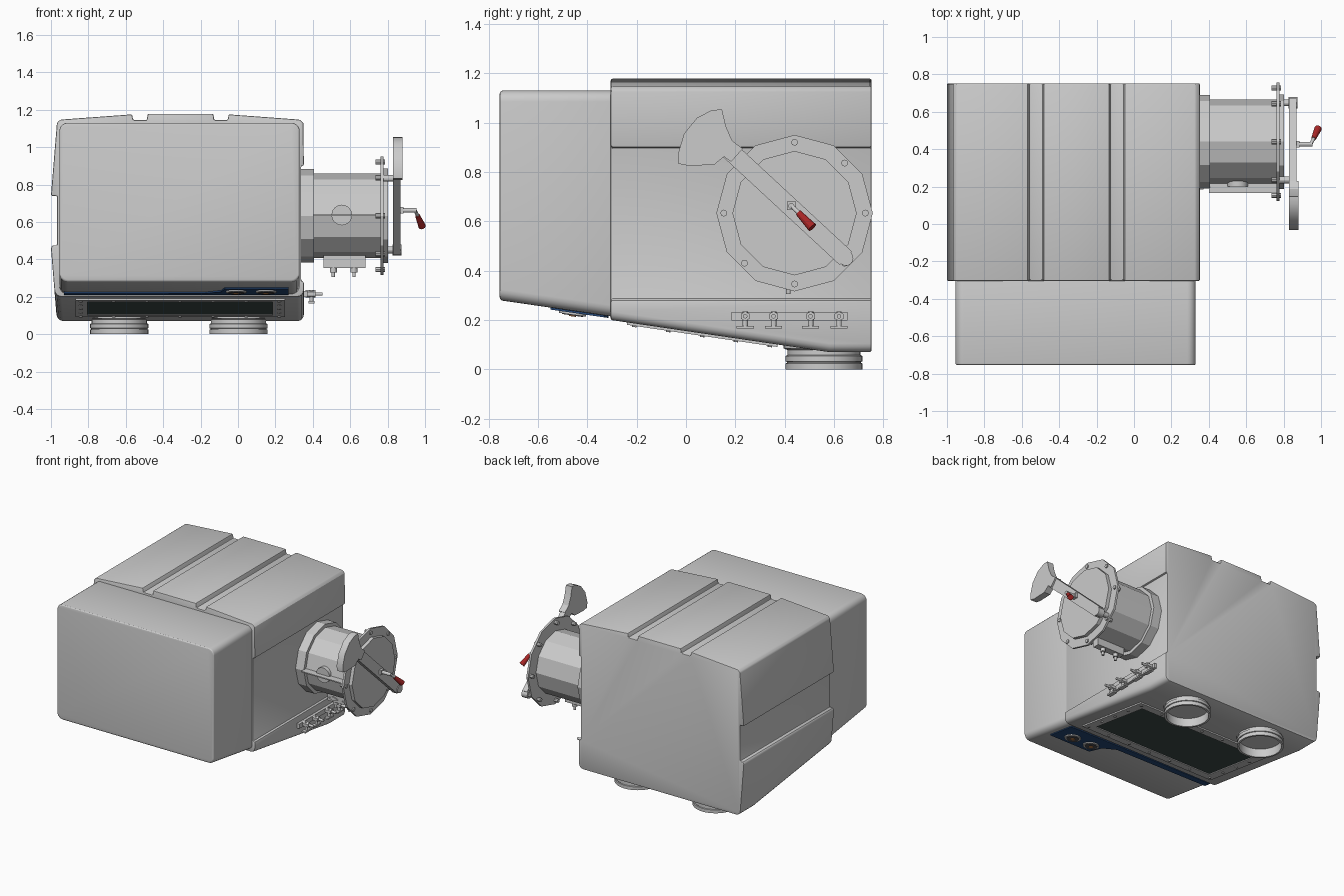
import bpy, bmesh, math
from mathutils import Vector

if "Cube" in bpy.data.objects:
    bpy.data.objects.remove(bpy.data.objects["Cube"])


def finish(bm, name, color=None, smooth=True):
    bmesh.ops.recalc_face_normals(bm, faces=bm.faces)
    me = bpy.data.meshes.new(name)
    bm.to_mesh(me)
    bm.free()
    ob = bpy.data.objects.new(name, me)
    bpy.context.collection.objects.link(ob)
    if color:
        me.materials.append(color)
    if smooth:
        bpy.ops.object.select_all(action='DESELECT')
        ob.select_set(True)
        bpy.context.view_layer.objects.active = ob
        bpy.ops.object.shade_smooth_by_angle(angle=math.radians(28))
    return ob


def round_edges(bm, width, segs, test=None):
    bm.normal_update()
    test = test or (lambda e: e.calc_face_angle(0) > 0.5)
    edges = [e for e in bm.edges if test(e)]
    bmesh.ops.bevel(bm, geom=edges, offset=width, segments=segs, profile=0.5,
                    affect='EDGES', clamp_overlap=True)


def prism_mesh(pts, axis, a, b):
    """Extrude a 2D outline along an axis from a to b."""
    put = {'x': lambda p, t: (t, p[0], p[1]),
           'y': lambda p, t: (p[0], t, p[1]),
           'z': lambda p, t: (p[0], p[1], t)}[axis]
    bm = bmesh.new()
    lo = [bm.verts.new(put(p, a)) for p in pts]
    hi = [bm.verts.new(put(p, b)) for p in pts]
    bm.faces.new(lo)
    bm.faces.new(hi)
    n = len(pts)
    for i in range(n):
        bm.faces.new((lo[i], lo[(i + 1) % n], hi[(i + 1) % n], hi[i]))
    bmesh.ops.recalc_face_normals(bm, faces=bm.faces)
    return bm


def prism(name, pts, axis, a, b, bevel=0, color=None, slope=None, smooth=True):
    bm = prism_mesh(pts, axis, a, b)
    if bevel:
        round_edges(bm, bevel, 2)
    if slope:
        for v in bm.verts:
            v.co.z += slope(v.co.y)
    return finish(bm, name, color, smooth)


def rect(x0, x1, y0, y1):
    return [(x0, y0), (x1, y0), (x1, y1), (x0, y1)]


def ngon(cx, cy, r, n):
    return [(cx + r * math.sin(math.tau * i / n), cy + r * math.cos(math.tau * i / n))
            for i in range(n)]


def rod(name, p, q, r, r2=None, n=12, color=None):
    p, q = Vector(p), Vector(q)
    bm = bmesh.new()
    bmesh.ops.create_cone(bm, cap_ends=True, segments=n, radius1=r,
                          radius2=r if r2 is None else r2, depth=(q - p).length)
    rot = (q - p).to_track_quat('Z', 'Y')
    for v in bm.verts:
        v.co = rot @ v.co + (p + q) / 2
    return finish(bm, name, color)


def lathe(name, prof, cx, cy, n=32):
    bm = bmesh.new()
    vs = [bm.verts.new((cx + r, cy, z)) for r, z in prof]
    es = [bm.edges.new(p) for p in zip(vs, vs[1:])]
    bmesh.ops.spin(bm, geom=vs + es, cent=(cx, cy, 0), axis=(0, 0, 1),
                   angle=math.tau, steps=n, use_merge=True)
    bmesh.ops.remove_doubles(bm, verts=bm.verts, dist=1e-4)
    return finish(bm, name)


def mat(name, c):
    m = bpy.data.materials.new(name)
    m.diffuse_color = (*c, 1)
    m.use_nodes = True
    m.node_tree.nodes["Principled BSDF"].inputs["Base Color"].default_value = m.diffuse_color
    return m


blue = mat("blue", (0.02, 0.07, 0.2))
glass = mat("dark_glass", (0.05, 0.075, 0.07))
red = mat("red", (0.4, 0.02, 0.02))
dark = mat("dark_lens", (0.08, 0.08, 0.09))
amber = mat("amber", (0.5, 0.2, 0.06))


def box_slope(y):
    return 0.28 - 0.145 * (y + 0.755)


def body_slope(y):
    return 0.2 - 0.147 * (y + 0.305)


# Main housing: panelled cross-section with the underside cut to a slope
half = [(-0.968, 0.07), (-1.0, 0.46), (-0.992, 0.475), (-0.968, 0.475), (-0.968, 0.74),
        (-1.0, 0.74), (-0.968, 1.13), (-0.95, 1.147), (-0.567, 1.175), (-0.56, 1.145),
        (-0.487, 1.145), (-0.483, 1.178), (-0.132, 1.178), (-0.127, 1.145), (-0.055, 1.145),
        (-0.05, 1.175), (0.33, 1.147), (0.35, 1.13), (0.352, 0.9), (0.338, 0.9),
        (0.338, 0.285), (0.352, 0.28), (0.352, 0.07)]
bm = prism_mesh(half, 'y', -0.305, 0.752)
bmesh.ops.bisect_plane(bm, geom=bm.verts[:] + bm.edges[:] + bm.faces[:],
                       plane_co=(0, -0.305, 0.2), plane_no=(0, 0.147, 1), clear_inner=True)
bmesh.ops.holes_fill(bm, edges=bm.edges, sides=0)
bmesh.ops.recalc_face_normals(bm, faces=bm.faces)


def under_edge(e):
    a, b = (v.co for v in e.verts)
    return max(a.z, b.z) < 0.21 and abs(a.x - b.x) < 0.05 and abs(a.y - b.y) > 0.1


round_edges(bm, 0.035, 4, under_edge)
round_edges(bm, 0.008, 2)
finish(bm, "main_housing")

# Front housing with rounded long edges
bm = prism_mesh([(-0.755, 0.28), (-0.28, box_slope(-0.28)), (-0.28, 1.13), (-0.755, 1.13)],
                'x', -0.955, 0.33)
round_edges(bm, 0.045, 5, lambda e: abs(e.verts[0].co.y - e.verts[1].co.y) > 0.1)
round_edges(bm, 0.012, 3)
finish(bm, "front_housing")

# Blue control panel under the front housing
panel = [(0.27, -0.55), (0.27, -0.33), (-0.93, -0.315), (-0.93, -0.37), (-0.17, -0.38),
         (-0.09, -0.44), (-0.07, -0.55)]
prism("control_panel", panel, 'z', -0.008, 0.01, 0, blue, box_slope)
for x in (0.15, -0.01):
    prism("lamp_bezel", ngon(x, -0.46, 0.055, 24), 'z', -0.016, 0.0, 0, None, box_slope)
    prism("lamp_lens", ngon(x, -0.46, 0.042, 24), 'z', -0.019, 0.0, 0, dark, box_slope)
    prism("lamp_bulb", ngon(x, -0.46, 0.015, 12), 'z', -0.023, 0.0, 0, amber, box_slope)

# Window, frame and screws on the sloped underside
X0, X1, Y0, Y1 = -0.87, 0.25, -0.24, 0.37
w = 0.065
prism("window_glass", rect(X0 + 0.02, X1 - 0.02, Y0 + 0.02, Y1 - 0.02), 'z',
      -0.004, 0.01, 0, glass, body_slope)
for name, r in (("frame_left", rect(X0, X0 + w, Y0, Y1)), ("frame_right", rect(X1 - w, X1, Y0, Y1)),
                ("frame_front", rect(X0 + w, X1 - w, Y0, Y0 + w)),
                ("frame_back", rect(X0 + w, X1 - w, Y1 - w, Y1))):
    prism(name, r, 'z', -0.01, 0.01, 0, None, body_slope)
spots = [(X0 + 0.03 + i * (X1 - X0 - 0.06) / 6, y) for i in range(7) for y in (Y0 + 0.03, Y1 - 0.03)]
spots += [(x, Y0 + 0.03 + i * (Y1 - Y0 - 0.06) / 4) for i in (1, 2, 3) for x in (X0 + 0.03, X1 - 0.03)]
for x, y in spots:
    prism("frame_screw", ngon(x, y, 0.009, 8), 'z', -0.015, 0, 0, None, body_slope)

# Ribbed outlet collars at the bottom
collar = [(0.165, 0.11), (0.165, 0.085), (0.148, 0.078), (0.148, 0.058), (0.156, 0.054),
          (0.156, 0.032), (0.15, 0.03), (0.15, 0.026), (0.156, 0.024), (0.156, 0),
          (0.142, 0), (0.142, 0.062), (0, 0.062)]
for x in (-0.635, 0.003):
    lathe("outlet_collar", collar, x, 0.56)

# Twelve-sided chute on the right side
CY, CZ = 0.44, 0.633
for name, r, a, b in (("chute_base_flange", 0.25, 0.33, 0.405), ("chute_tube", 0.225, 0.35, 0.77),
                      ("chute_end_flange", 0.317, 0.762, 0.777), ("chute_door", 0.252, 0.777, 0.802)):
    prism(name, ngon(CY, CZ, r, 12), 'x', a, b, smooth=False)
for y, z in ngon(CY, CZ, 0.287, 8):
    rod("flange_bolt", (0.735, y, z), (0.785, y, z), 0.014, n=8)
rod("chute_port", (0.555, 0.2, 0.637), (0.555, 0.26, 0.637), 0.055, n=24)
prism("chute_fin", rect(0.4, 0.765, 0.165, 0.24), 'z', 0.632, 0.64)

# Nozzle bracket beneath the chute
prism("nozzle_bracket", rect(0.458, 0.682, 0.355, 0.42), 'y', 0.39, 0.44)
for x in (0.51, 0.62):
    prism("nozzle_plate", [(x - 0.04, 0.38), (x, 0.365), (x + 0.04, 0.38), (x, 0.395)], 'y', 0.382, 0.4)
    rod("nozzle", (x, 0.415, 0.36), (x, 0.415, 0.33), 0.018)
    rod("nozzle_tip", (x, 0.415, 0.335), (x, 0.415, 0.305), 0.009)

# Door arm, pivot posts and counterweight
p, q = Vector((0.16, 0.902)), Vector((0.648, 0.45))
d = (q - p).normalized()
s = Vector((-d.y, d.x)) * 0.037
prism("door_arm", [p + s, q + s, q - s, p - s], 'x', 0.83, 0.868)
for y, z in ((0.648, 0.45), (0.235, 0.833)):
    rod("arm_post", (0.77, y, z), (0.835, y, z), 0.018)
rod("arm_pivot", (0.825, 0.648, 0.45), (0.873, 0.648, 0.45), 0.03, n=24)
weight = [(-0.03, 0.833), (-0.032, 0.874), (-0.008, 0.955), (0.045, 1.02), (0.106, 1.051),
          (0.146, 1.053), (0.162, 0.984), (0.187, 0.927), (0.23, 0.894), (0.183, 0.841),
          (0.154, 0.862), (0.114, 0.829), (0.01, 0.825)]
prism("counterweight", weight, 'x', 0.83, 0.88)

# Latch handle
prism("latch_block", rect(0.41, 0.445, 0.645, 0.68), 'x', 0.865, 0.885)
rod("latch_shaft", (0.865, 0.427, 0.662), (0.955, 0.427, 0.662), 0.012)
rod("handle_stem", (0.945, 0.425, 0.664), (0.962, 0.46, 0.632), 0.009)
rod("handle_grip", (0.96, 0.456, 0.634), (0.985, 0.512, 0.575), 0.013, 0.02, color=red)

# Valve rail low on the right side
prism("valve_rail", rect(0.185, 0.655, 0.198, 0.232), 'x', 0.34, 0.372)
for y in (0.24, 0.355, 0.505, 0.62):
    rod("valve_body", (0.36, y, 0.215), (0.415, y, 0.215), 0.02, n=6)
    rod("valve_stem", (0.41, y, 0.215), (0.452, y, 0.215), 0.009)
    rod("valve_neck", (0.393, y, 0.235), (0.393, y, 0.17), 0.011)
    prism("valve_foot", rect(y - 0.035, y + 0.035, 0.165, 0.176), 'x', 0.378, 0.408)
